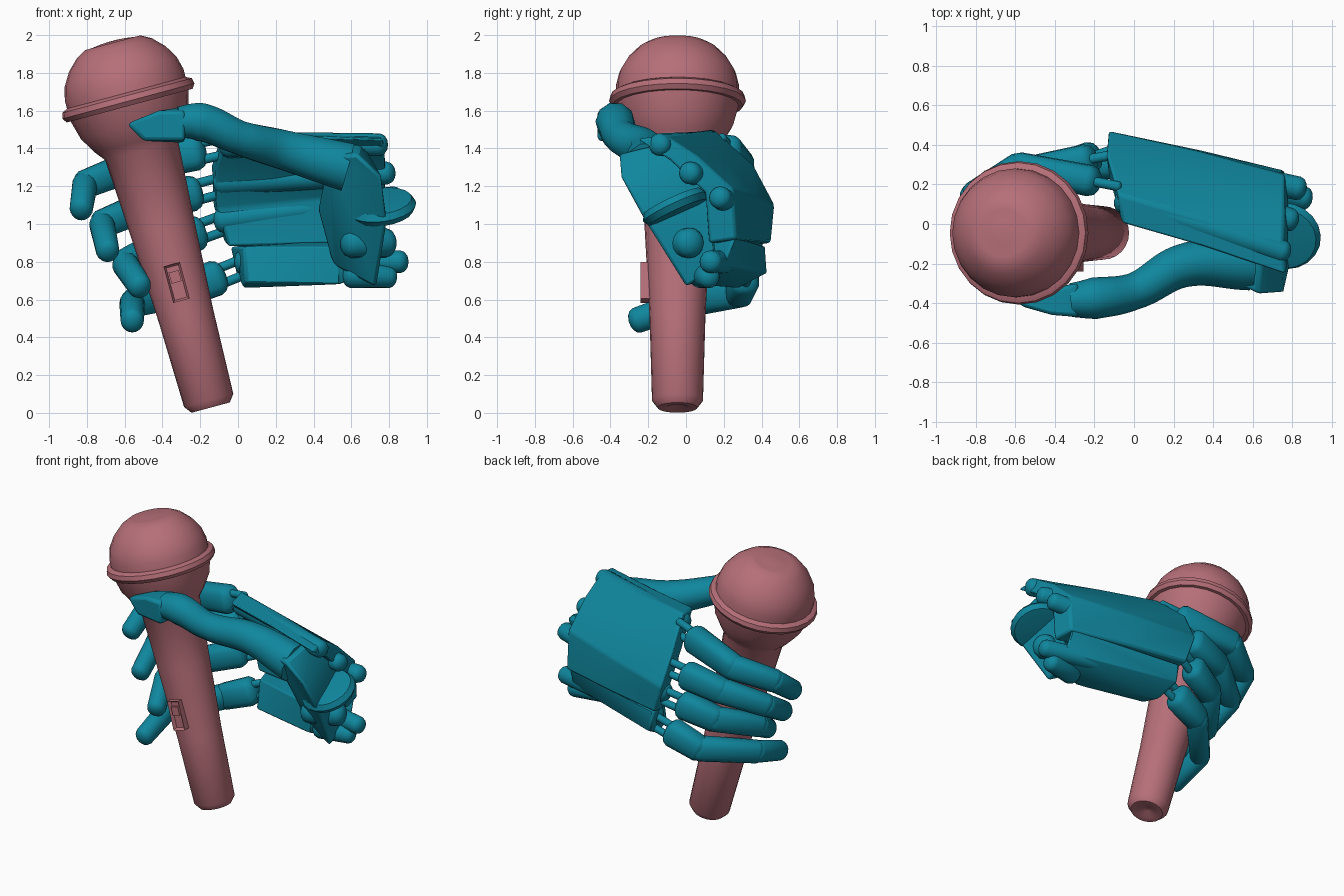
import bpy, bmesh, math
from mathutils import Vector, Matrix

if "Cube" in bpy.data.objects:
    bpy.data.objects.remove(bpy.data.objects["Cube"])

def material(name, col):
    m = bpy.data.materials.new(name)
    m.diffuse_color = (*col, 1)
    m.use_nodes = True
    m.node_tree.nodes["Principled BSDF"].inputs["Base Color"].default_value = m.diffuse_color
    return m

TEAL = material("teal", (0.005, 0.24, 0.34))
PINK = material("dusty_pink", (0.47, 0.16, 0.19))

def finish(name, bm, mat, bevel=0, angle=40):
    bmesh.ops.recalc_face_normals(bm, faces=bm.faces)
    me = bpy.data.meshes.new(name)
    bm.to_mesh(me)
    bm.free()
    me.materials.append(mat)
    ob = bpy.data.objects.new(name, me)
    bpy.context.collection.objects.link(ob)
    if bevel:
        b = ob.modifiers.new("bevel", 'BEVEL')
        b.width, b.segments, b.limit_method = bevel, 2, 'ANGLE'
    bpy.ops.object.select_all(action='DESELECT')
    ob.select_set(True)
    bpy.context.view_layer.objects.active = ob
    bpy.ops.object.shade_smooth_by_angle(angle=math.radians(angle))
    return ob

def lathe(bm, profile, start, axis, sides=12, wide=1.0, square=1.0):
    """Sweep (radius, distance) rings along an axis; wide stretches, square < 1 boxes the section."""
    rot = Vector(axis).to_track_quat('Z', 'Y').to_matrix()
    power = lambda c: math.copysign(abs(c) ** square, c)
    rings = []
    for r, t in profile:
        ring = []
        for i in range(sides):
            a = 2 * math.pi * i / sides
            ring.append(bm.verts.new(Vector(start) + rot @ Vector(
                (r * power(math.cos(a)), r * wide * power(math.sin(a)), t))))
        rings.append(ring)
    for a, b in zip(rings, rings[1:]):
        for i in range(sides):
            j = (i + 1) % sides
            bm.faces.new((a[i], a[j], b[j], b[i]))
    bm.faces.new(rings[0])
    bm.faces.new(rings[-1])

def capsule(bm, p, q, r1, r2, wide=1.0, square=1.0):
    p, q = Vector(p), Vector(q)
    n = (q - p).length
    arc = [math.radians(d) for d in (12, 35, 60, 90)]
    prof = [(r1 * math.sin(a), -r1 * math.cos(a) * 0.7) for a in arc]
    prof += [(r2 * math.sin(a), n + r2 * math.cos(a) * 0.7) for a in reversed(arc)]
    lathe(bm, prof, p, q - p, 16, wide, square)

def hull(name, pts, bevel):
    bm = bmesh.new()
    for p in pts:
        bm.verts.new(p)
    bmesh.ops.convex_hull(bm, input=bm.verts)
    bmesh.ops.delete(bm, geom=[v for v in bm.verts if not v.link_faces], context='VERTS')
    return finish(name, bm, TEAL, bevel)

# --- Microphone: handle, collar ring and dome on one tilted axis
TILT = math.radians(15)
O = Vector((-0.145, -0.045, 0.028))
AXIS = Vector((-math.sin(TILT), 0, math.cos(TILT)))
MIC = {
    "mic_handle": [(0.02, 0.02), (0.06, 0.0), (0.105, 0.0), (0.135, 0.04), (0.148, 0.5), (0.175, 1.0),
                   (0.2, 1.41), (0.24, 1.46), (0.295, 1.55), (0.325, 1.66)],
    "mic_collar": [(0.3, 1.655), (0.345, 1.655), (0.362, 1.68), (0.355, 1.71), (0.325, 1.725)],
    "mic_dome": [(0.325, 1.7), (0.325, 1.77), (0.307, 1.84), (0.265, 1.91), (0.205, 1.97),
                 (0.15, 2.0), (0.12, 2.0), (0.06, 2.008), (0.02, 2.01)],
}
for name, prof in MIC.items():
    bm = bmesh.new()
    lathe(bm, prof, O, AXIS, 24)
    finish(name, bm, PINK)

# --- Switch: recessed frame with a sliding button
def box(bm, centre, size):
    bmesh.ops.create_cube(bm, size=1, matrix=Matrix.Translation(centre)
                          @ Matrix.Rotation(-TILT, 4, 'Y') @ Matrix.Diagonal((*size, 1)))

bm = bmesh.new()
box(bm, (-0.325, -0.19, 0.69), (0.09, 0.1, 0.2))
bm.normal_update()
front = [f for f in bm.faces if f.normal.y < -0.9]
bmesh.ops.inset_region(bm, faces=front, thickness=0.016)
bmesh.ops.translate(bm, vec=(0, 0.025, 0), verts=front[0].verts)
box(bm, (-0.333, -0.19, 0.72), (0.055, 0.09, 0.06))
finish("mic_switch", bm, PINK)

# --- Palm: arched plate from knuckle edge to wrist edge
KNUCK = [(-0.08, 0.15, 1.5), (-0.14, 0.36, 1.31), (-0.13, 0.47, 1.1), (-0.07, 0.45, 0.9)]
WRIST = [(0.75, -0.11, 1.47), (0.76, 0.06, 1.36), (0.76, 0.25, 1.19), (0.76, 0.27, 0.92)]
bm = bmesh.new()
cols = []
for k, w in zip(KNUCK, WRIST):
    k, w = Vector(k), Vector(w)
    loop = [k, (k + w) / 2 + Vector((0, 0.01, 0)), w]
    loop += [v + Vector((0.02, -0.15, -0.02)) for v in reversed(loop)]
    cols.append([bm.verts.new(v) for v in loop])
for a, b in zip(cols, cols[1:]):
    for i in range(6):
        j = (i + 1) % 6
        bm.faces.new((a[i], a[j], b[j], b[i]))
bm.faces.new(cols[0])
bm.faces.new(cols[-1])
finish("palm", bm, TEAL, 0.015)

# --- Outer palm block under the little finger
hull("little_finger_palm", [(0.03, 0.28, 0.66), (0.04, 0.15, 0.69), (0.03, 0.2, 0.88), (-0.04, 0.42, 0.88),
                            (-0.01, 0.43, 0.74), (0.55, 0.05, 0.68), (0.55, 0.05, 0.88),
                            (0.75, 0.26, 0.93), (0.76, 0.2, 0.78)], 0.015)

# --- Heel of the hand and thumb root
hull("palm_heel", [(0.48, -0.29, 1.36), (0.63, -0.36, 1.37), (0.76, -0.35, 1.25), (0.79, -0.22, 1.02),
                   (0.73, 0.0, 0.66), (0.5, 0.05, 0.78), (0.65, -0.08, 1.44), (0.74, 0.17, 0.76),
                   (0.72, 0.12, 1.3), (0.42, 0.02, 1.08)], 0.02)

# --- Bone ends showing at the knuckle and wrist edges
bm = bmesh.new()
for k, q in [((-0.05, 0.12, 1.42), (0.75, -0.14, 1.42)), ((-0.08, 0.31, 1.22), (0.79, 0.02, 1.27)),
             ((-0.08, 0.37, 1.02), (0.83, 0.18, 1.14)), ((0.03, 0.31, 0.8), (0.86, 0.13, 0.8))]:
    capsule(bm, k, q, 0.07, 0.06)
capsule(bm, (0.6, -0.05, 0.9), (0.78, 0.02, 0.9), 0.08, 0.08)
capsule(bm, (0.6, 0.08, 0.73), (0.8, 0.12, 0.72), 0.07, 0.06)
finish("hand_bones", bm, TEAL)

# --- Wrist band disc
bm = bmesh.new()
lathe(bm, [(0.12, -0.04), (0.165, -0.035), (0.185, 0.0), (0.165, 0.035), (0.12, 0.04)],
      (0.76, -0.06, 1.09), (-0.12, -0.42, 0.9), 20)
finish("wrist_band", bm, TEAL)

# --- Fingers: hinge pins then three boxy rounded segments curling round the handle
FINGERS = {
    "index_finger": [(-0.08, 0.19, 1.41), (-0.58, 0.29, 1.3), (-0.81, 0.15, 1.21), (-0.83, -0.03, 1.08)],
    "middle_finger": [(-0.1, 0.35, 1.2), (-0.48, 0.28, 1.1), (-0.72, 0.12, 1.0), (-0.69, -0.12, 0.86)],
    "ring_finger": [(-0.09, 0.38, 1.0), (-0.42, 0.27, 0.88), (-0.6, 0.03, 0.79), (-0.52, -0.18, 0.67)],
    "little_finger": [(0.02, 0.33, 0.77), (-0.3, 0.28, 0.64), (-0.56, 0.0, 0.58), (-0.56, -0.26, 0.49)],
}
for name, pts in FINGERS.items():
    pts = [Vector(p) for p in pts]
    bm = bmesh.new()
    d = (pts[1] - pts[0]).normalized()
    for s in (-0.045, 0.045):
        off = Vector((0, 0, s))
        capsule(bm, pts[0] + off, pts[0] + d * 0.2 + off, 0.025, 0.025)
    capsule(bm, pts[0] + d * 0.15, pts[1], 0.08, 0.073, 1.2, 0.75)
    capsule(bm, pts[1], pts[2], 0.073, 0.066, 1.15, 0.8)
    capsule(bm, pts[2], pts[3], 0.068, 0.062, 1.1)
    finish(name, bm, TEAL)

# --- Thumb: smooth tapering tube, knuckle and flattened tip
cu = bpy.data.curves.new("thumb", 'CURVE')
cu.dimensions, cu.bevel_depth, cu.bevel_resolution, cu.use_fill_caps = '3D', 0.1, 3, True
sp = cu.splines.new('BEZIER')
THUMB = [((0.58, -0.2, 1.3), 1.35), ((0.25, -0.21, 1.39), 1.1), ((0.0, -0.34, 1.46), 0.93),
         ((-0.2, -0.375, 1.54), 1.05), ((-0.32, -0.385, 1.54), 0.85)]
sp.bezier_points.add(len(THUMB) - 1)
for bp, (co, r) in zip(sp.bezier_points, THUMB):
    bp.co, bp.radius = co, r
    bp.handle_left_type = bp.handle_right_type = 'AUTO'
cu.materials.append(TEAL)
bpy.context.collection.objects.link(bpy.data.objects.new("thumb", cu))
hull("thumb_tip", [(-0.28, -0.47, 1.6), (-0.28, -0.3, 1.62), (-0.28, -0.47, 1.44), (-0.28, -0.3, 1.43),
                   (-0.42, -0.46, 1.6), (-0.42, -0.33, 1.6), (-0.5, -0.43, 1.44), (-0.5, -0.34, 1.44),
                   (-0.59, -0.41, 1.53), (-0.58, -0.34, 1.53)], 0.02)
